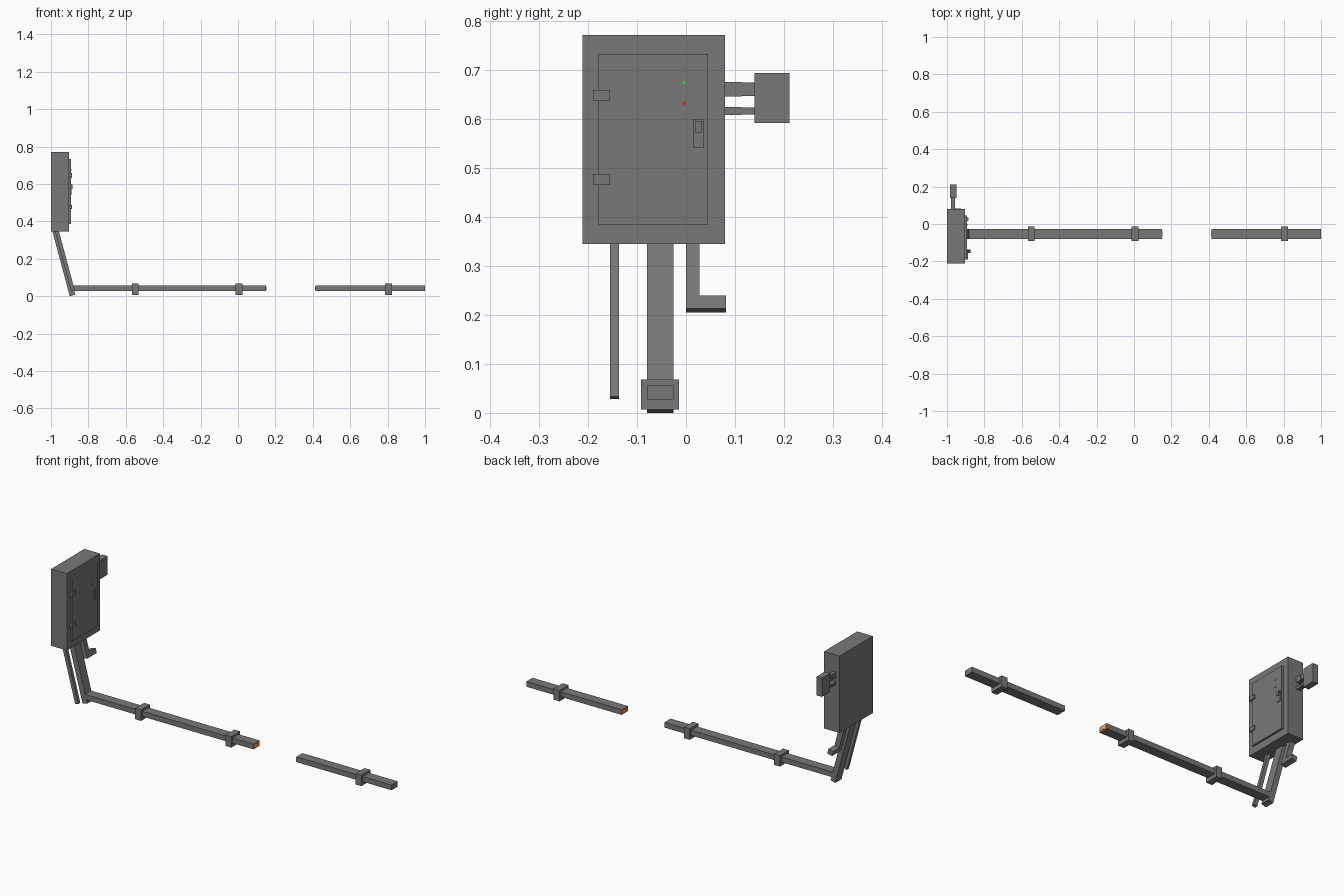
import bpy, bmesh, math
from mathutils import Matrix, Vector

if "Cube" in bpy.data.objects:
    bpy.data.objects.remove(bpy.data.objects["Cube"])


def material(name, rgb):
    m = bpy.data.materials.new(name)
    m.diffuse_color = (*rgb, 1)
    m.use_nodes = True
    m.node_tree.nodes["Principled BSDF"].inputs["Base Color"].default_value = m.diffuse_color
    return m


GREY = material("dark grey metal", (0.19, 0.19, 0.19))
ORANGE = material("hot orange", (0.85, 0.22, 0.04))
AMBER = material("pale amber", (0.9, 0.5, 0.15))
GREEN = material("lamp green", (0.02, 0.6, 0.12))
RED = material("lamp red", (0.75, 0.02, 0.02))


def add_object(name, bm, mat):
    mesh = bpy.data.meshes.new(name)
    bm.to_mesh(mesh)
    bm.free()
    mesh.materials.append(mat)
    ob = bpy.data.objects.new(name, mesh)
    bpy.context.collection.objects.link(ob)
    return ob


def box(name, x, y, z, mat=GREY, matrix=None):
    """Box from (min, max) pairs, optionally placed by a matrix."""
    bm = bmesh.new()
    bmesh.ops.create_cube(bm, size=1)
    for v in bm.verts:
        v.co = Vector([(a + b) / 2 + c * (b - a) for (a, b), c in zip((x, y, z), v.co)])
    if matrix:
        bm.transform(matrix)
    return add_object(name, bm, mat)


def lamp(name, y, z, mat):
    bm = bmesh.new()
    bmesh.ops.create_cone(bm, cap_ends=True, segments=8, radius1=0.004, radius2=0.004, depth=0.006)
    bm.transform(Matrix.Translation((-0.894, y, z)) @ Matrix.Rotation(math.pi / 2, 4, 'Y'))
    add_object(name, bm, mat)


# Cabinet with door, hinges, handle and lamps
box("cabinet", (-1, -0.904), (-0.212, 0.08), (0.345, 0.772))
box("door", (-0.91, -0.894), (-0.18, 0.045), (0.385, 0.733))
for i, z in enumerate((0.477, 0.649)):
    box(f"hinge_{i}", (-0.906, -0.888), (-0.19, -0.155), (z - 0.011, z + 0.011))
box("handle_plate", (-0.9, -0.89), (0.014, 0.037), (0.542, 0.6))
box("handle_latch", (-0.895, -0.885), (0.018, 0.033), (0.573, 0.596))
lamp("green_lamp", -0.003, 0.675, GREEN)
lamp("red_lamp", -0.003, 0.633, RED)

# Side junction box on two stepped conduits
box("junction_box", (-0.984, -0.95), (0.14, 0.212), (0.592, 0.695))
for name, z0, z1 in (("upper", 0.647, 0.676), ("lower", 0.609, 0.625)):
    box(f"{name}_conduit", (-0.979, -0.956), (0.07, 0.113), (z0, z1))
    box(f"{name}_conduit_sleeve", (-0.978, -0.957), (0.112, 0.15), (z0 + 0.001, z1 - 0.001))


# Slanted conduits below the cabinet, leaning 15 degrees
def leaning(x, z):
    return Matrix.Translation((x, 0, z)) @ Matrix.Rotation(math.radians(-15), 4, 'Y')


main = leaning(-0.885, 0.004)
box("main_conduit", (-0.015, 0.015), (-0.08, -0.026), (0, 0.37), matrix=main)
thin = leaning(-0.883, 0.031)
box("thin_conduit", (-0.01, 0.01), (-0.155, -0.137), (0, 0.34), matrix=thin)
bent = leaning(-0.94, 0.209)
box("short_conduit", (-0.015, 0.015), (0, 0.028), (0, 0.16), matrix=bent)
box("short_conduit_elbow", (-0.015, 0.015), (0.027, 0.082), (0, 0.028), matrix=bent)

# Floor conduit, broken in two
Y, Z = (-0.08, -0.026), (0.027, 0.056)
box("long_floor_conduit", (-0.893, 0.149), Y, Z)
box("short_floor_conduit", (0.418, 1), Y, Z)
for i, x in enumerate((-0.55, 0.005, 0.805)):
    box(f"clamp_{i}", (x - 0.018, x + 0.018), (-0.092, -0.014), (0.007, 0.068))

# Glowing broken ends with paler cores
for i, (x0, x1, e) in enumerate(((0.148, 0.151, 0.001), (0.414, 0.419, -0.001))):
    box(f"broken_end_{i}", (x0, x1), Y, Z, ORANGE)
    box(f"broken_core_{i}", (x0 + e, x1 + e), (-0.068, -0.038), (0.034, 0.049), AMBER)
